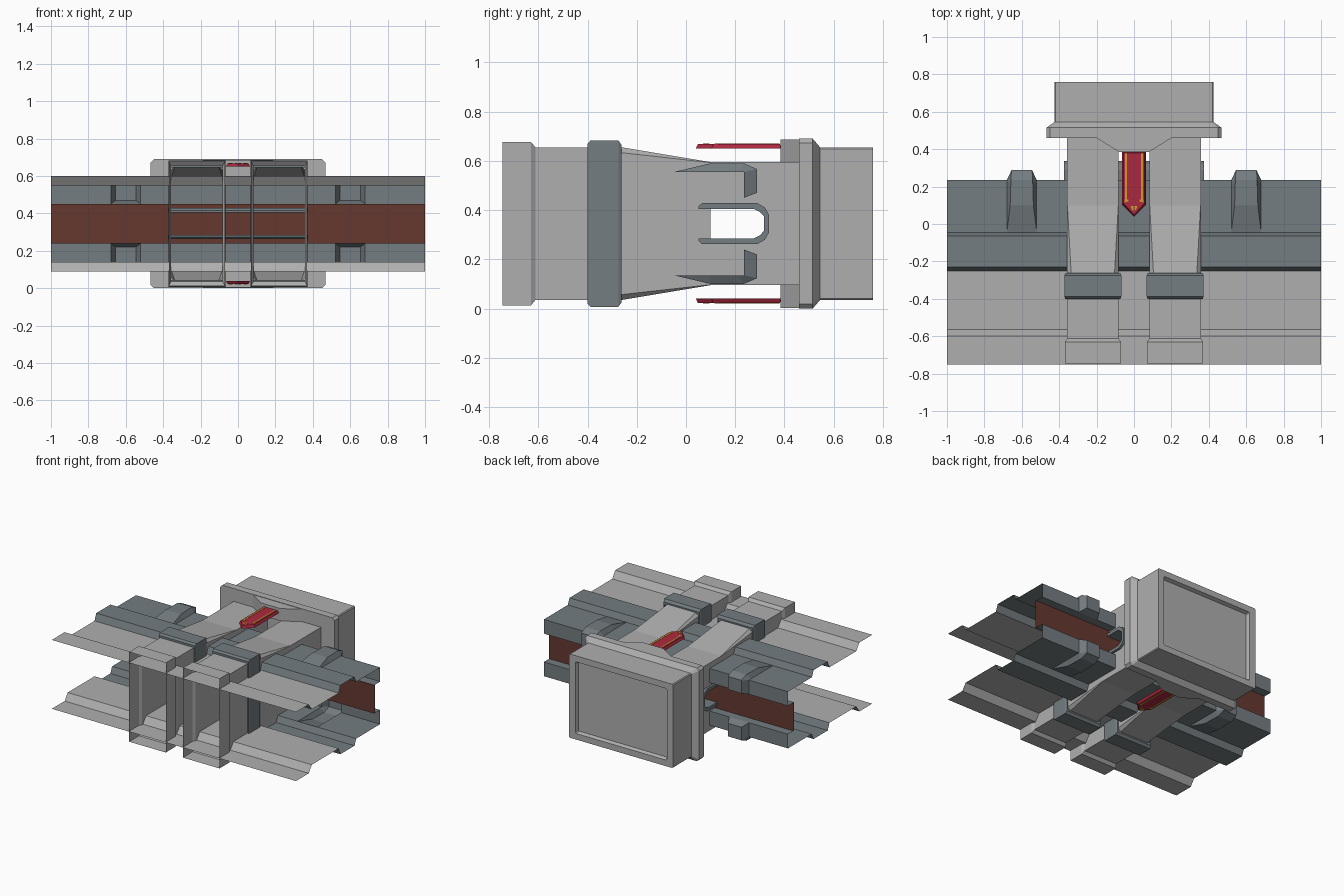
import bpy, bmesh

if "Cube" in bpy.data.objects:
    bpy.data.objects.remove(bpy.data.objects["Cube"])

ZC = 0.345  # the model is mirrored about this height


def mat(name, col):
    m = bpy.data.materials.new(name)
    m.diffuse_color = (*col, 1)
    m.use_nodes = True
    m.node_tree.nodes["Principled BSDF"].inputs["Base Color"].default_value = m.diffuse_color
    return m


LIGHT = mat("light_grey", (0.43, 0.43, 0.43))
DARK = mat("blue_grey", (0.175, 0.205, 0.22))
BROWN = mat("brown", (0.13, 0.04, 0.03))
RED = mat("red", (0.42, 0.022, 0.05))
YELLOW = mat("yellow", (0.62, 0.33, 0.03))


def build(name, polys, m, up=0):
    """Mesh from coordinate polygons; up = +1/-1 makes a sheet face up or down."""
    bm = bmesh.new()
    for p in polys:
        bm.faces.new([bm.verts.new(c) for c in p])
    bmesh.ops.remove_doubles(bm, verts=bm.verts, dist=1e-4)
    bmesh.ops.recalc_face_normals(bm, faces=bm.faces)
    if up and sum(f.normal.z * f.calc_area() for f in bm.faces) * up < 0:
        bmesh.ops.reverse_faces(bm, faces=bm.faces)
    me = bpy.data.meshes.new(name)
    bm.to_mesh(me)
    bm.free()
    me.materials.append(m)
    o = bpy.data.objects.new(name, me)
    bpy.context.collection.objects.link(o)
    return o


def loft(secs, cx=0, caps=(False, False)):
    """Chamfered rectangles (y, half x, half z, chamfer) joined along y."""
    rings = []
    for y, hx, hz, c in secs:
        q = [(hx, hz - c), (hx - c, hz), (c - hx, hz), (-hx, hz - c),
             (-hx, c - hz), (c - hx, -hz), (hx - c, -hz), (hx, c - hz)]
        rings.append([(cx + x, y, ZC + z) for x, z in q])
    polys = []
    for a, b in zip(rings, rings[1:]):
        for i in range(8):
            j = (i + 1) % 8
            quad = [a[i], a[j], b[j], b[i]]
            if a[i] != a[j] or b[i] != b[j]:
                polys.append(list(dict.fromkeys(quad)))
    for on, r in zip(caps, (rings[0], rings[-1])):
        if on:
            polys.append(list(dict.fromkeys(r)))
    return polys


def sheet(prof, x0, x1, s):
    """Open profile (y, z) run along x, mirrored in height by s."""
    p = [(y, ZC + s * (z - ZC)) for y, z in prof]
    return [[(x0, *a), (x1, *a), (x1, *b), (x0, *b)] for a, b in zip(p, p[1:])]


def prism(pts, z0, z1, s, inset=0):
    """Closed outline in x, y between two heights; outer face may shrink."""
    a = [(x, y, ZC + s * (z0 - ZC)) for x, y in pts]
    cy = sum(y for _, y in pts) / len(pts)
    b = [(x * (1 - inset), cy + (y - cy) * (1 - inset / 3), ZC + s * (z1 - ZC)) for x, y in pts]
    n = len(pts)
    return [a, b] + [[a[i], a[(i + 1) % n], b[(i + 1) % n], b[i]] for i in range(n)]


for s, tag in ((1, "upper"), (-1, "lower")):
    # long wing plates
    build(tag + "_front_plate",
          sheet([(-.75, .6), (-.6, .6), (-.565, .55), (-.25, .55)], -1, 1, s), LIGHT, s)
    polys = sheet([(-.25, .55), (-.23, .6), (-.065, .6), (-.045, .555)], -1, 1, s)
    for x0, x1 in ((-1, -.68), (-.52, .52), (.68, 1)):
        polys += sheet([(-.045, .555), (.235, .555), (.235, .45)], x0, x1, s)
    polys += sheet([(.235, .45), (.17, .45)], -1, 1, s)
    build(tag + "_rear_plate", polys, DARK, s)

    # raised clips over the rear edge
    base = [(-.045, .555), (.1, .555), (.215, .555), (.235, .555), (.235, .46), (.235, .45)]
    top = [(-.045, .556, .08), (.1, .59, .062), (.235, .59, .058),
           (.288, .567, .055), (.288, .47, .055), (.235, .45, .08)]
    for cx in (-.6, .6):
        rows = []
        for (by, bz), (ty, tz, w) in zip(base, top):
            bz, tz = ZC + s * (bz - ZC), ZC + s * (tz - ZC)
            rows.append([(cx - .08, by, bz), (cx - w, ty, tz), (cx + w, ty, tz), (cx + .08, by, bz)])
        polys = []
        for a, b in zip(rows, rows[1:]):
            polys += [[a[i], a[i + 1], b[i + 1], b[i]] for i in range(3)]
        build(tag + "_clip", polys, DARK, s)

    # tapered tongue on the end box
    build(tag + "_tongue", prism([(-.2, .46), (-.08, .385), (.08, .385), (.2, .46)],
                                 .595, .687, s), LIGHT)

    # red pointer with yellow lines
    build(tag + "_pointer", prism([(-.065, .39), (-.065, .105), (0, .04), (.065, .105), (.065, .39)],
                                  .65, .668, s, .15), RED)
    lines = []
    for k in (-1, 1):
        lines += prism([(k * .037, .38), (k * .047, .38), (k * .047, .13), (k * .037, .13)], .667, .67, s)
        lines += prism([(k * .05, .13), (k * .03, .13), (k * .03, .12), (k * .05, .115)], .667, .67, s)
        lines += prism([(k * .002, .095), (k * .016, .095), (k * .014, .08), (k * .002, .07)], .667, .67, s)
    build(tag + "_pointer_lines", lines, YELLOW)

# brown core wall
build("core_wall", [[(-1, y, .24), (1, y, .24), (1, y, .45), (-1, y, .45)] for y in (.165, .172)]
      + sheet([(.165, .45), (.172, .45)], -1, 1, 1) + sheet([(.165, .45), (.172, .45)], -1, 1, -1), BROWN)

# two hollow arms with dark collars
for cx, tag in ((-.22, "left"), (.22, "right")):
    polys = loft([(-.745, .15, .332, 0), (-.63, .15, .332, 0), (-.612, .138, .31, 0),
                  (-.33, .138, .31, 0)], cx)
    polys += loft([(-.33, .138, .31, .022), (-.26, .138, .31, .022), (.1, .138, .25, .002)], cx)
    build(tag + "_arm_front", polys, LIGHT)
    polys = []
    side = [(.1, .06), (.1, .25), (.46, .25), (.46, 0), (.335, 0), (.325, .05), (.29, .07)]
    for s in (1, -1):
        for x in (cx - .138, cx + .138):
            polys.append([(x, y, ZC + s * z) for y, z in side])
        polys += sheet([(.1, .595), (.46, .595)], cx - .138, cx + .138, s)
    build(tag + "_arm_rear", polys, LIGHT)
    build(tag + "_collar", loft([(-.4, .138, .30, 0), (-.4, .148, .325, 0), (-.388, .152, .338, 0),
                                 (-.275, .152, .338, 0), (-.262, .146, .32, 0),
                                 (-.262, .138, .30, 0)], cx), DARK)

# U-shaped channel through the arms
outer = [(.05, .07), (.065, .083), (.29, .083), (.32, .066), (.338, .035)]
inner = [(.05, .06), (.065, .06), (.275, .06), (.3, .048), (.316, .03)]
o = outer + [(y, -z) for y, z in reversed(outer)]
n = inner + [(y, -z) for y, z in reversed(inner)]
polys = []
for i in range(len(o) - 1):
    for x in (-.375, .375):
        polys.append([(x, y, ZC + z) for y, z in (o[i], o[i + 1], n[i + 1], n[i])])
for line in (o, n):
    polys += sheet([(y, ZC + z) for y, z in line], -.375, .375, 1)
for i in (0, -1):
    polys += sheet([(y, ZC + z) for y, z in (o[i], n[i])], -.375, .375, 1)
build("channel", polys, DARK)

# end box with flange and recessed back panel
build("end_box", loft([(.46, .468, .345, .018), (.515, .468, .345, .018), (.545, .425, .31, .006),
                       (.76, .425, .31, .006), (.76, .375, .265, .006), (.735, .365, .255, .006)],
                      0, (True, True)), LIGHT)
